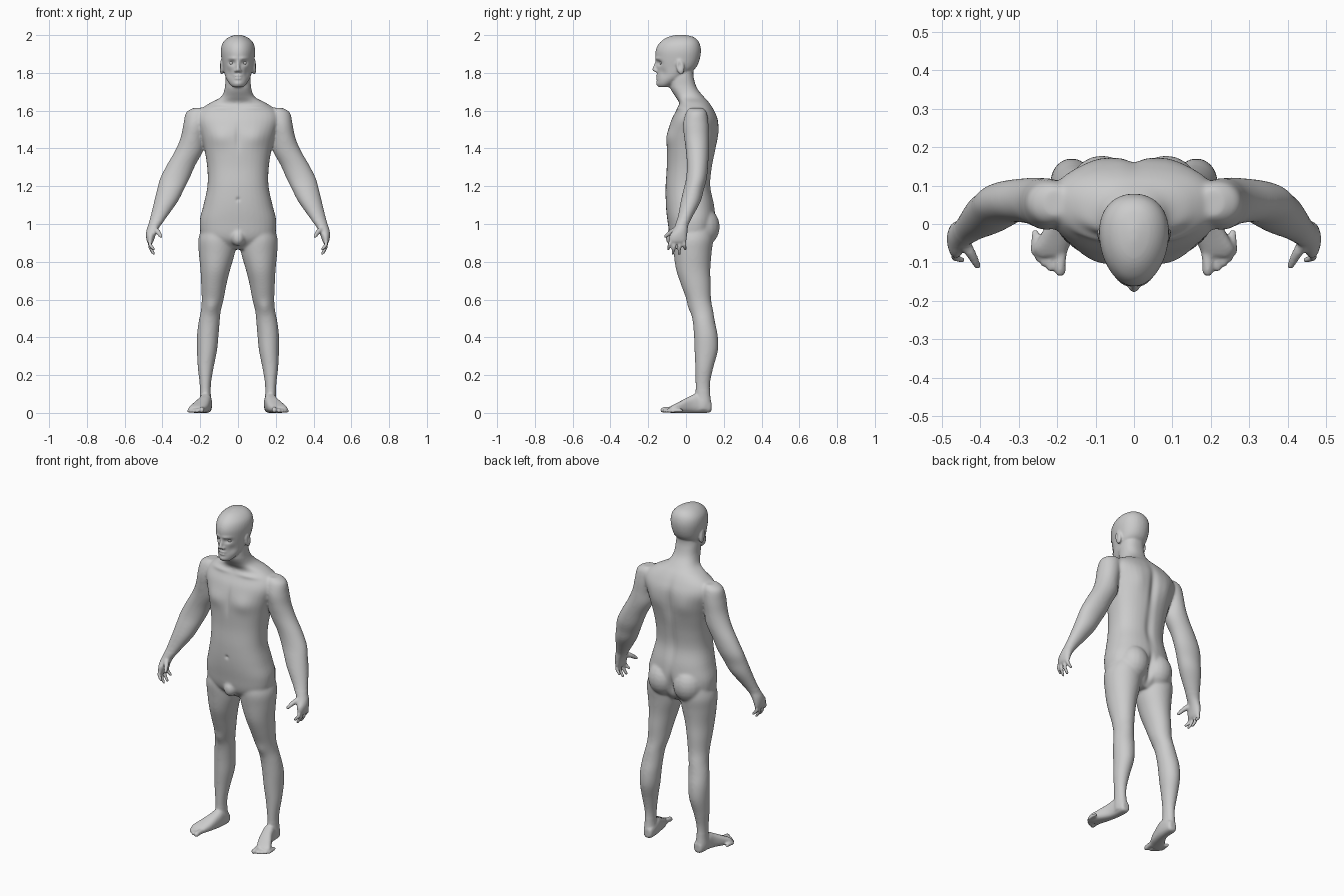
import bpy, bmesh, math
from mathutils import Matrix, Vector

bm = bmesh.new()


def spline(rows, steps=5):
    """Catmull-Rom interpolation through rows of numbers."""
    out = []
    for i in range(len(rows) - 1):
        a, b, c, d = rows[max(i - 1, 0)], rows[i], rows[i + 1], rows[min(i + 2, len(rows) - 1)]
        for s in range(steps):
            t = s / steps
            out.append([0.5 * (2 * q + (r - p) * t + (2 * p - 5 * q + 4 * r - u) * t * t
                               + (3 * q - p - 3 * r + u) * t ** 3) for p, q, r, u in zip(a, b, c, d)])
    return out + [list(rows[-1])]


def skin(rings):
    """Join rings of points into a closed tube."""
    rings = [[bm.verts.new(p) for p in ring] for ring in rings]
    for p, q in zip(rings, rings[1:]):
        for k in range(len(p)):
            j = (k + 1) % len(p)
            bm.faces.new((p[k], p[j], q[j], q[k]))
    bm.faces.new(rings[0][::-1])
    bm.faces.new(rings[-1])


def loft(rows, side=1, axis='z', n=2.0, taper=0.0, seg=36):
    """Skin superellipse rings (position, cx, cv, rx, rv) along an axis."""
    rings = []
    for t, cx, cv, rx, rv in spline(rows):
        ring = []
        for k in range(seg):
            a = 2 * math.pi * k / seg
            c, s = math.cos(a), math.sin(a)
            u = math.copysign(abs(c) ** (2 / n), c)
            v = math.copysign(abs(s) ** (2 / n), s)
            x, w = side * (cx + rx * u * (1 + taper * v)), cv + rv * v
            ring.append((x, w, t) if axis == 'z' else (x, t, w))
        rings.append(ring)
    skin(rings)


def front_back(rows):
    """(z, half width, front y, back y) -> loft rows on the centre line."""
    return [(z, 0, (f + b) / 2, w, (b - f) / 2) for z, w, f, b in rows]


def ball(c, r, side=1, tilt=0.0, seg=20, levels=12):
    m = (Matrix.Translation((side * c[0], c[1], c[2])) @ Matrix.Rotation(tilt, 4, 'X')
         @ Matrix.Diagonal((r[0], r[1], r[2], 1)))
    rings = []
    for i in range(levels):
        p = math.pi * (i + .3) / (levels - .4)
        rings.append([m @ Vector((math.sin(p) * math.cos(2 * math.pi * k / seg),
                                  math.sin(p) * math.sin(2 * math.pi * k / seg), -math.cos(p)))
                      for k in range(seg)])
    skin(rings)


def digit(points, side):
    """Finger or toe: a chain of balls (x, y, z, radius)."""
    for x, y, z, r in spline(points, 6):
        ball((x, y, z), (r, r, r), side, seg=10, levels=6)


# Torso and neck
loft(front_back([
    (.865, .10, -.03, .09), (.92, .185, -.08, .135), (1.01, .203, -.097, .155), (1.10, .183, -.107, .15),
    (1.20, .162, -.108, .131), (1.30, .163, -.102, .139), (1.40, .179, -.102, .158), (1.48, .20, -.096, .17),
    (1.55, .22, -.078, .169), (1.60, .205, -.052, .15), (1.64, .15, -.036, .125), (1.672, .09, -.055, .096),
    (1.72, .07, -.083, .058), (1.78, .066, -.085, .04), (1.82, .06, -.08, .04)]), n=2.35)

# Head
loft(front_back([
    (1.724, .026, -.147, -.09), (1.74, .043, -.154, -.07), (1.77, .062, -.153, -.02), (1.80, .072, -.153, .02),
    (1.83, .079, -.156, .054), (1.87, .086, -.161, .072), (1.915, .09, -.161, .079), (1.95, .084, -.147, .074),
    (1.975, .067, -.122, .06), (1.992, .042, -.09, .035), (2.002, .008, -.045, -.01)]), n=2.1, taper=.14)

# Nose, lips, chin, groin
digit([(0, -.154, 1.868, .008), (0, -.162, 1.84, .009), (0, -.168, 1.818, .012)], 1)
ball((0, -.150, 1.784), (.023, .011, .006))
ball((0, -.149, 1.771), (.020, .011, .007))
ball((0, -.143, 1.745), (.024, .015, .016))
ball((0, -.07, .928), (.037, .038, .045))

FINGERS = [(-.079, -.094, .868), (-.056, -.070, .845), (-.033, -.036, .843), (-.011, -.004, .866)]
TOES = [(.192, -.122, .015), (.217, -.114, .011), (.234, -.102, .0105), (.249, -.089, .010), (.261, -.072, .009)]

for s in (1, -1):
    # Ear, nostril wing, buttock
    ball((.087, -.03, 1.832), (.011, .021, .042), s, tilt=.15)
    ball((.012, -.158, 1.811), (.008, .011, .008), s)
    ball((.083, .085, .985), (.09, .094, .105), s)
    # Arm and palm
    loft([(1.615, .205, .055, .03, .035), (1.59, .215, .055, .06, .055), (1.53, .226, .052, .063, .067),
          (1.46, .24, .055, .063, .065), (1.39, .258, .06, .074, .061), (1.31, .302, .061, .076, .056),
          (1.24, .335, .055, .078, .055), (1.18, .358, .04, .071, .054), (1.12, .381, .025, .063, .053),
          (1.05, .414, 0, .047, .041), (1.0, .439, -.02, .035, .035), (.97, .454, -.029, .03, .038),
          (.94, .462, -.04, .025, .046), (.91, .465, -.044, .018, .046), (.897, .464, -.044, .010, .040)], s)
    # Fingers and thumb
    for y0, y1, z1 in FINGERS:
        digit([(.463, y0, .915, .0105), (.466, (y0 + y1) / 2, (.915 + z1) / 2, .0105), (.447, y1, z1, .0085)], s)
    digit([(.445, -.045, .972, .018), (.424, -.078, .957, .014), (.408, -.108, .935, .010)], s)
    # Leg
    loft([(.98, .11, .04, .08, .10), (.92, .112, .036, .098, .108), (.85, .112, .035, .096, .101),
          (.76, .12, .038, .079, .091), (.68, .128, .052, .067, .079), (.60, .134, .068, .058, .065),
          (.54, .144, .084, .053, .060), (.48, .153, .095, .056, .059), (.41, .16, .105, .057, .063),
          (.33, .164, .107, .053, .062), (.24, .171, .097, .042, .048), (.16, .173, .089, .031, .039),
          (.10, .173, .089, .029, .039), (.05, .172, .09, .033, .044), (.02, .172, .09, .031, .042)], s)
    # Foot and toes
    loft([(.135, .168, .034, .016, .022), (.12, .168, .036, .029, .035), (.06, .171, .05, .033, .05),
          (.02, .180, .044, .036, .044), (-.03, .200, .031, .044, .031), (-.065, .216, .022, .045, .022),
          (-.085, .216, .016, .038, .016)], s, axis='y', n=2.6)
    for x, y, r in TOES:
        digit([(x - .004, y + .05, r + .004, r), (x, y + .02, r + .003, r), (x, y, r, r)], s)

mesh = bpy.data.meshes.new("body")
bm.normal_update()
bm.to_mesh(mesh)
bm.free()
body = bpy.data.objects.new("body", mesh)
bpy.context.collection.objects.link(body)
bpy.context.view_layer.objects.active = body
body.select_set(True)


def apply_modifier(kind, **props):
    mod = body.modifiers.new(kind.lower(), kind)
    for key, value in props.items():
        setattr(mod, key, value)
    bpy.ops.object.modifier_apply(modifier=mod.name)


# Weld the parts into one skin, then soften the joints of trunk and limbs
apply_modifier('REMESH', mode='VOXEL', voxel_size=.006)
soft = body.vertex_groups.new(name="soft")
soft.add([v.index for v in body.data.vertices
          if .12 < v.co.z < 1.715 and not (abs(v.co.x) > .38 and v.co.z < 1.02)], 1, 'REPLACE')
apply_modifier('SMOOTH', factor=.5, iterations=14, vertex_group="soft")
apply_modifier('SMOOTH', factor=.5, iterations=3)

# Sculpted relief: (centre, radii, push), mirrored across x
BRUSHES = [
    ((.033, -.15, 1.853), (.019, .04, .013), (0, .014, 0)),      # eye socket
    ((.030, -.155, 1.876), (.024, .04, .008), (0, -.005, 0)),    # brow
    ((.05, -.125, 1.80), (.018, .04, .025), (-.004, .004, 0)),   # cheek hollow
    ((0, -.155, 1.7775), (.022, .03, .003), (0, .005, 0)),       # mouth line
    ((.098, -.035, 1.838), (.012, .010, .02), (-.007, 0, 0)),    # ear hollow
    ((.095, -.09, 1.46), (.065, .06, .05), (0, -.012, 0)),       # chest
    ((0, -.10, 1.46), (.014, .05, .07), (0, .006, 0)),           # breastbone
    ((0, -.108, 1.13), (.010, .03, .010), (0, .007, 0)),         # navel
    ((.10, -.045, 1.615), (.07, .05, .012), (0, -.006, .002)),   # collarbone
    ((0, .16, 1.46), (.022, .06, .12), (0, -.014, 0)),           # upper spine
    ((0, .135, 1.22), (.025, .06, .12), (0, -.010, 0)),          # lower spine
    ((.095, .16, 1.48), (.05, .06, .07), (0, .008, 0)),          # shoulder blade
    ((0, .15, .96), (.016, .07, .07), (0, -.022, 0)),            # buttock cleft
    ((.14, .02, .56), (.03, .04, .035), (0, -.007, 0)),          # kneecap
]
for v in body.data.vertices:
    x, y, z = v.co
    sx = -1 if x < 0 else 1
    for (cx, cy, cz), (rx, ry, rz), (px, py, pz) in BRUSHES:
        if abs(z - cz) < 2.5 * rz:
            d = ((abs(x) - cx) / rx) ** 2 + ((y - cy) / ry) ** 2 + ((z - cz) / rz) ** 2
            if d < 7:
                w = math.exp(-d)
                v.co += Vector((sx * px, py, pz)) * w
    v.co.z = max(v.co.z, 0)
body.vertex_groups.clear()
body.data.shade_smooth()

# Eyes
for s, name in ((1, "left_eye"), (-1, "right_eye")):
    bpy.ops.mesh.primitive_uv_sphere_add(segments=24, ring_count=14, radius=.013, location=(s * .033, -.126, 1.853))
    bpy.context.object.name = name
    bpy.context.object.data.shade_smooth()
